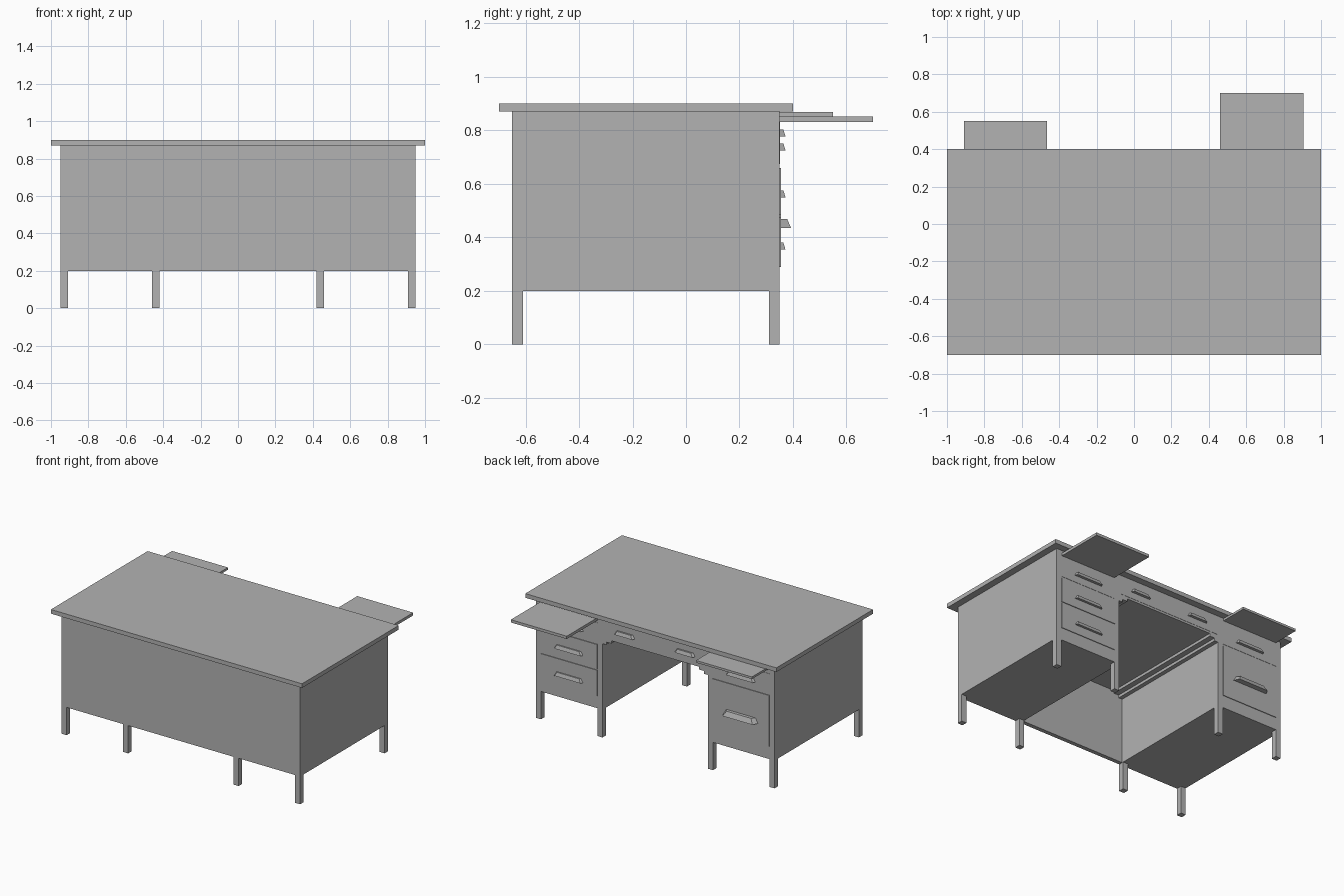
import bpy

cube = bpy.data.objects.get("Cube")
if cube:
    bpy.data.objects.remove(cube, do_unlink=True)

grey = bpy.data.materials.new("plain_grey")
grey.use_nodes = True
colour = (0.45, 0.45, 0.45, 1)
grey.diffuse_color = colour
grey.node_tree.nodes["Principled BSDF"].inputs["Base Color"].default_value = colour

BACK = 0.35       # plane of the drawer fronts
INNER, OUTER = 0.42, 0.95
POST = 0.04


def mesh_object(name, verts, faces):
    mesh = bpy.data.meshes.new(name)
    mesh.from_pydata(verts, [], faces)
    mesh.materials.append(grey)
    obj = bpy.data.objects.new(name, mesh)
    bpy.context.collection.objects.link(obj)
    return obj


BOX_FACES = [(0, 3, 2, 1), (4, 5, 6, 7), (0, 1, 5, 4),
             (1, 2, 6, 5), (2, 3, 7, 6), (3, 0, 4, 7)]


def box(name, xs, ys, zs):
    (x0, x1), (y0, y1), (z0, z1) = sorted(xs), ys, zs
    verts = [(x, y, z) for z in (z0, z1)
             for x, y in ((x0, y0), (x1, y0), (x1, y1), (x0, y1))]
    return mesh_object(name, verts, BOX_FACES)


def handle(name, x, z, width, height, depth):
    """Wedge pull: wide against the drawer, tapered outward and upward."""
    verts = []
    for level, half, reach in ((z - height / 2, width / 2, depth),
                               (z + height / 2, width / 2 - height * 0.6, depth * 0.65)):
        tip = half - depth * 0.5
        verts += [(x - half, BACK, level), (x + half, BACK, level),
                  (x + tip, BACK + reach, level), (x - tip, BACK + reach, level)]
    return mesh_object(name, verts, BOX_FACES)


# Desk top, modesty panel and centre drawer case
box("desk_top", (-1, 1), (-0.7, 0.4), (0.87, 0.9))
box("modesty_panel", (-INNER, INNER), (-0.65, -0.62), (0.2, 0.87))
box("centre_drawer_case", (-INNER, INNER), (-0.62, BACK), (0.715, 0.87))
box("centre_drawer_front", (-0.41, 0.41), (BACK, BACK + 0.002), (0.73, 0.845))

for side, label in ((1, "left"), (-1, "right")):
    # Pedestal cabinet with four posts
    box(label + "_pedestal", (side * INNER, side * OUTER), (-0.65, BACK), (0.2, 0.87))
    for x in (INNER, OUTER - POST):
        for y in (-0.65, BACK - POST):
            box(label + "_leg", (side * x, side * (x + POST)), (y, y + POST), (0, 0.2))
    # Stepped runners beside the knee space
    box(label + "_runner", (side * 0.39, side * INNER), (-0.62, BACK), (0.675, 0.715))
    box(label + "_runner_step", (side * 0.35, side * 0.39), (-0.62, BACK), (0.695, 0.715))
    handle(label + "_centre_handle", side * 0.24, 0.79, 0.16, 0.025, 0.022)

    # Pedestal drawers: shallow ones on the left, one deep one on the right
    fronts = [(0.675, 0.815, 0.002)]
    if side > 0:
        fronts += [(0.485, 0.66, 0.005), (0.29, 0.475, 0.005)]
    else:
        fronts += [(0.29, 0.66, 0.005)]
    for low, high, thick in fronts:
        box(label + "_drawer_front", (side * 0.46, side * 0.91),
            (BACK, BACK + thick), (low, high))
    handle(label + "_top_handle", side * 0.685, 0.738, 0.23, 0.026, 0.022)

# Remaining drawer pulls
for z in (0.563, 0.367):
    handle("left_drawer_handle", 0.685, z, 0.23, 0.026, 0.022)
handle("deep_drawer_handle", -0.685, 0.452, 0.28, 0.035, 0.043)

# Pull-out writing slides at two heights
box("left_slide", (0.46, 0.905), (0, 0.7), (0.832, 0.852))
box("right_slide", (-0.91, -0.465), (0, 0.55), (0.852, 0.868))
